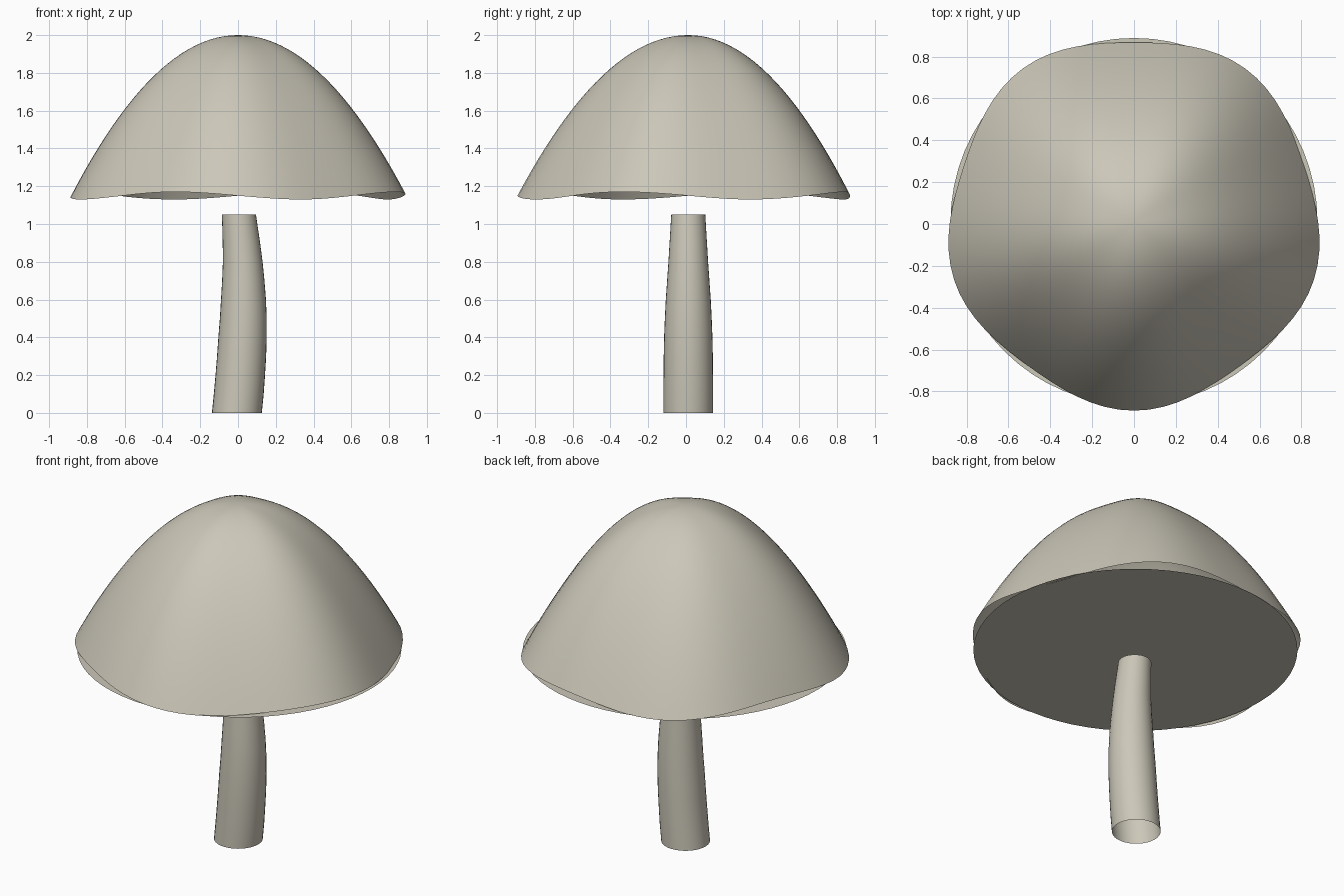
import bpy, bmesh, math

if "Cube" in bpy.data.objects:
    bpy.data.objects.remove(bpy.data.objects["Cube"])

CY = 0.012  # shared axis, slightly behind the centre
mat = bpy.data.materials.new("warm beige")
mat.diffuse_color = (0.60, 0.57, 0.48, 1)
mat.use_nodes = True
mat.node_tree.nodes["Principled BSDF"].inputs["Base Color"].default_value = mat.diffuse_color


def finish(name, bm, smooth=True):
    bm.normal_update()
    me = bpy.data.meshes.new(name)
    for f in bm.faces:
        f.smooth = smooth
    bm.to_mesh(me)
    bm.free()
    me.materials.append(mat)
    ob = bpy.data.objects.new(name, me)
    bpy.context.collection.objects.link(ob)
    return ob


def bridge(bm, a, b):
    n = len(a)
    for i in range(n):
        j = (i + 1) % n
        bm.faces.new((a[i], a[j], b[j], b[i]))


# Cap: open paraboloid dome, five radial lobes and a four-wave rim
bm = bmesh.new()
N, RINGS = 80, 24
rings = []
for k in range(RINGS, 0, -1):
    t = k / RINGS
    ring = []
    for i in range(N):
        a = math.tau * i / N
        r = t * (0.88 - 0.024 * math.sin(5 * a))
        z = 2 - 0.85 * t ** 2.0 - 0.02 * t * t * math.sin(4 * a)
        ring.append(bm.verts.new((r * math.cos(a), CY + r * math.sin(a), z)))
    rings.append(ring)
for a, b in zip(rings, rings[1:]):
    bridge(bm, a, b)
apex = bm.verts.new((0, CY, 2))
for i in range(N):
    bm.faces.new((rings[-1][i], rings[-1][(i + 1) % N], apex))
finish("cap", bm)

# Underside: thin flat disc just under the dome
bm = bmesh.new()
disc = [bm.verts.new((0.877 * math.cos(math.tau * i / 64),
                      CY + 0.877 * math.sin(math.tau * i / 64), 1.133)) for i in range(64)]
bm.faces.new(disc[::-1])
finish("cap_underside", bm, False)

# Stem: open, tapering, gently bent tube (z, centre x, radius)
profile = [(0, -0.006, 0.132), (0.1, 0.004, 0.132), (0.2, 0.012, 0.131), (0.3, 0.019, 0.130),
           (0.4, 0.024, 0.128), (0.5, 0.028, 0.124), (0.6, 0.029, 0.119), (0.7, 0.028, 0.112),
           (0.8, 0.025, 0.105), (0.9, 0.018, 0.099), (1.05, 0.005, 0.09)]
bm = bmesh.new()
rings = [[bm.verts.new((cx + r * math.cos(math.tau * i / 32), CY + r * math.sin(math.tau * i / 32), z))
          for i in range(32)] for z, cx, r in profile]
for a, b in zip(rings, rings[1:]):
    bridge(bm, a, b)
finish("stem", bm)
